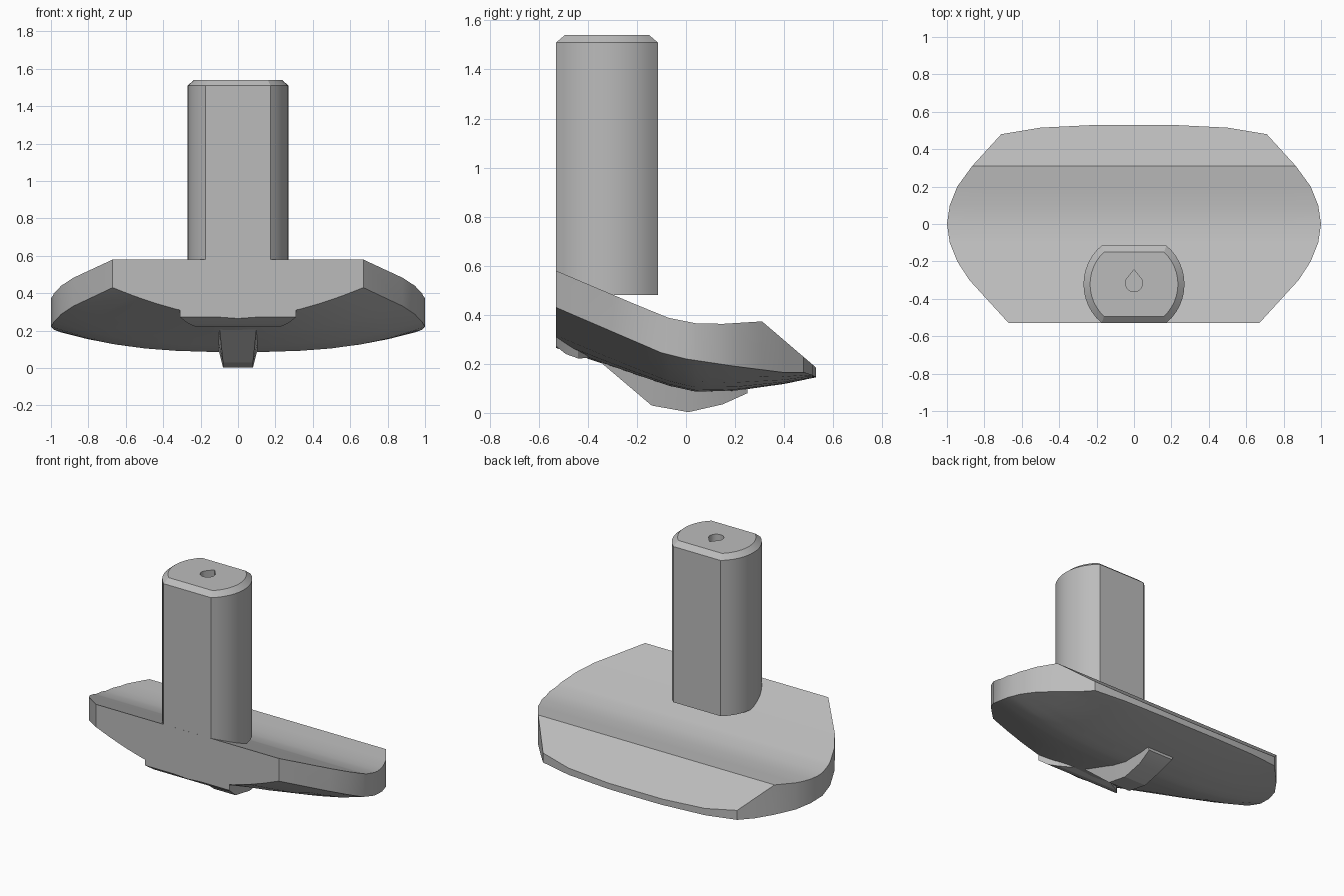
import bpy, bmesh, math

cube = bpy.data.objects.get("Cube")
if cube:
    bpy.data.objects.remove(cube, do_unlink=True)

grey = bpy.data.materials.new("plain grey")
grey.use_nodes = True
grey.diffuse_color = (0.5, 0.5, 0.5, 1)
grey.node_tree.nodes["Principled BSDF"].inputs["Base Color"].default_value = (0.5, 0.5, 0.5, 1)


def finish(name, bm, angle=25):
    bmesh.ops.remove_doubles(bm, verts=bm.verts, dist=1e-5)
    bmesh.ops.recalc_face_normals(bm, faces=bm.faces)
    mesh = bpy.data.meshes.new(name)
    bm.to_mesh(mesh)
    bm.free()
    mesh.materials.append(grey)
    obj = bpy.data.objects.new(name, mesh)
    bpy.context.collection.objects.link(obj)
    bpy.ops.object.select_all(action="DESELECT")
    obj.select_set(True)
    bpy.context.view_layer.objects.active = obj
    if angle:
        bpy.ops.object.shade_smooth_by_angle(angle=math.radians(angle))
    return obj


def loft(name, rings, angle=25):
    """Skin a list of closed rings and cap both ends."""
    bm = bmesh.new()
    rows = [[bm.verts.new(p) for p in ring] for ring in rings]
    n = len(rows[0])
    for a, b in zip(rows, rows[1:]):
        for i in range(n):
            j = (i + 1) % n
            bm.faces.new((a[i], a[j], b[j], b[i]))
    bm.faces.new(rows[0])
    bm.faces.new(rows[-1])
    return finish(name, bm, angle)


def lerp(table, y):
    for (a, u), (b, v) in zip(table, table[1:]):
        if y <= b:
            return u + (v - u) * (y - a) / (b - a)
    return table[-1][1]


# Curved base plate: half widths, top profile, keel line, edge line along y
width = [(-.53, .67), (-.3, .88), (-.2, .945), (-.1, .985), (0, 1), (.1, .985),
         (.2, .945), (.31, .865), (.48, .71), (.515, .5), (.53, .2)]
top = [(-.53, .58), (-.2, .44), (-.07, .387), (.04, .365), (.15, .363), (.31, .373), (.53, .185)]
keel = [(-.53, .265), (-.07, .11), (.04, .086), (.2, .09), (.4, .118), (.53, .145)]
edge = [(-.53, .43), (-.1, .245), (0, .22), (.2, .19), (.42, .162), (.48, .165),
        (.515, .153), (.53, .146)]
power = [(-.53, 1.7), (0, 2.8), (.53, 2.5)]
steps = 12
rings = []
for y in sorted({p[0] for t in (width, top, keel) for p in t}):
    w, k, e = lerp(width, y), lerp(keel, y), lerp(edge, y)
    ts = [-1 + 2 * i / steps for i in range(steps + 1)]
    upper = [(w * t, y, lerp(top, y)) for t in ts]
    lower = [(w * t, y, k + (e - k) * abs(t) ** lerp(power, y)) for t in reversed(ts)]
    rings.append(upper + lower)
loft("base_plate", rings)


# Upright post: round bar with two flats and a chamfered top
def post_ring(radius, flat, z):
    a = math.asin(flat / radius)
    arc = [a * (i / 6 - 1) for i in range(13)]
    pts = [(radius * math.cos(t), radius * math.sin(t)) for t in arc]
    pts += [(-x, -y) for x, y in pts]
    return [(x, y - .322, z) for x, y in pts]


post = loft("post", [post_ring(.27, .207, .48), post_ring(.27, .207, 1.51),
                     post_ring(.235, .172, 1.54)], 0)

# Solid web joining the flush front of the post to the plate
# Teardrop hole in the post top
drop = [(.046 * math.cos(t), -.316 + .046 * math.sin(t))
        for t in [math.radians(150 + i * 15) for i in range(17)]] + [(0, -.245)]
cutter = loft("hole_cutter", [[(x, y, z) for x, y in drop] for z in (1.1, 1.7)], 0)
cutter.hide_render = True
cut = post.modifiers.new("hole", "BOOLEAN")
cut.operation = "DIFFERENCE"
cut.solver = "EXACT"
cut.object = cutter
bpy.ops.object.select_all(action="DESELECT")
post.select_set(True)
bpy.context.view_layer.objects.active = post
bpy.ops.object.modifier_apply(modifier="hole")
bpy.data.objects.remove(cutter, do_unlink=True)
bpy.ops.object.shade_smooth_by_angle(angle=math.radians(25))

# Fin under the plate, flaring into a fishtail at the front
fin = [(-.53, .31, .272, .31), (-.49, .27, .24, .30), (-.44, .23, .222, .28),
       (-.37, .10, .225, .26), (-.14, .08, .03, .16), (.01, .08, .003, .12),
       (.15, .08, .035, .12), (.25, .09, .08, .12)]
loft("underside_fin", [[(-w, y, low), (w, y, low), (max(w, .11), y, high),
                        (-max(w, .11), y, high)] for y, w, low, high in fin], 20)
